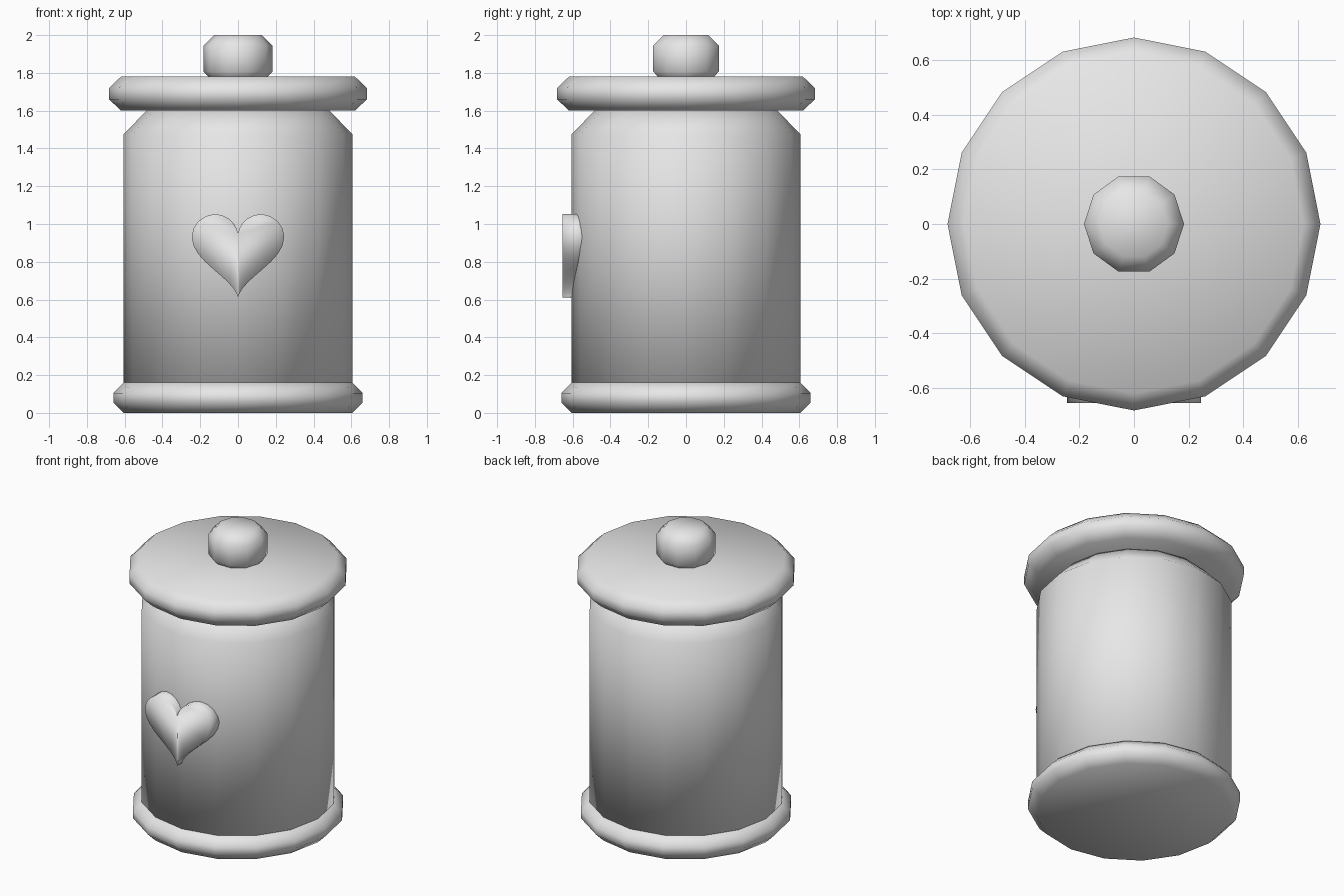
import bpy
import bmesh
from math import sin, cos, pi

cube = bpy.data.objects.get("Cube")
if cube:
    bpy.data.objects.remove(cube, do_unlink=True)

# Single plain ceramic colour
clay = bpy.data.materials.new("grey_ceramic")
GREY = (0.8, 0.8, 0.8, 1)
clay.diffuse_color = GREY
clay.use_nodes = True
clay.node_tree.nodes["Principled BSDF"].inputs["Base Color"].default_value = GREY


def finish(name, bm):
    bmesh.ops.recalc_face_normals(bm, faces=bm.faces)
    for face in bm.faces:
        face.smooth = True
    mesh = bpy.data.meshes.new(name)
    bm.to_mesh(mesh)
    bm.free()
    mesh.materials.append(clay)
    obj = bpy.data.objects.new(name, mesh)
    bpy.context.collection.objects.link(obj)
    return obj


def loft(name, rings):
    """Join equal-length rings of points and cap both ends."""
    bm = bmesh.new()
    loops = [[bm.verts.new(p) for p in ring] for ring in rings]
    for low, high in zip(loops, loops[1:]):
        for i in range(len(low)):
            bm.faces.new((low[i - 1], low[i], high[i], high[i - 1]))
    bm.faces.new(loops[0])
    bm.faces.new(loops[-1])
    return finish(name, bm)


def turned(name, profile, sides):
    """Revolve (radius, height) pairs around z."""
    angles = [2 * pi * i / sides for i in range(sides)]
    return loft(name, [[(r * cos(a), r * sin(a), z) for a in angles]
                       for r, z in profile])


# Jar parts
turned("base_rim", [(0.605, 0), (0.66, 0.055), (0.66, 0.105), (0.605, 0.16)], 16)
turned("jar_body", [(0.605, 0.055), (0.605, 1.475), (0.48, 1.605)], 16)
turned("lid", [(0.62, 1.6), (0.682, 1.66), (0.682, 1.72), (0.62, 1.78)], 16)
turned("lid_knob", [(0.125, 1.75), (0.183, 1.807), (0.183, 1.943), (0.125, 2)], 10)

# Heart on the front, sunk into the body
SCALE, COUNT = 0.0153, 40
outline = []
for i in range(COUNT):
    t = 2 * pi * i / COUNT
    x = 16 * sin(t) ** 3
    z = 13 * cos(t) - 5 * cos(2 * t) - 2 * cos(3 * t) - cos(4 * t)
    outline.append((x * SCALE, 0.87 + z * SCALE))
loft("heart", [[(x, y, z) for x, z in outline] for y in (-0.655, -0.5)])
